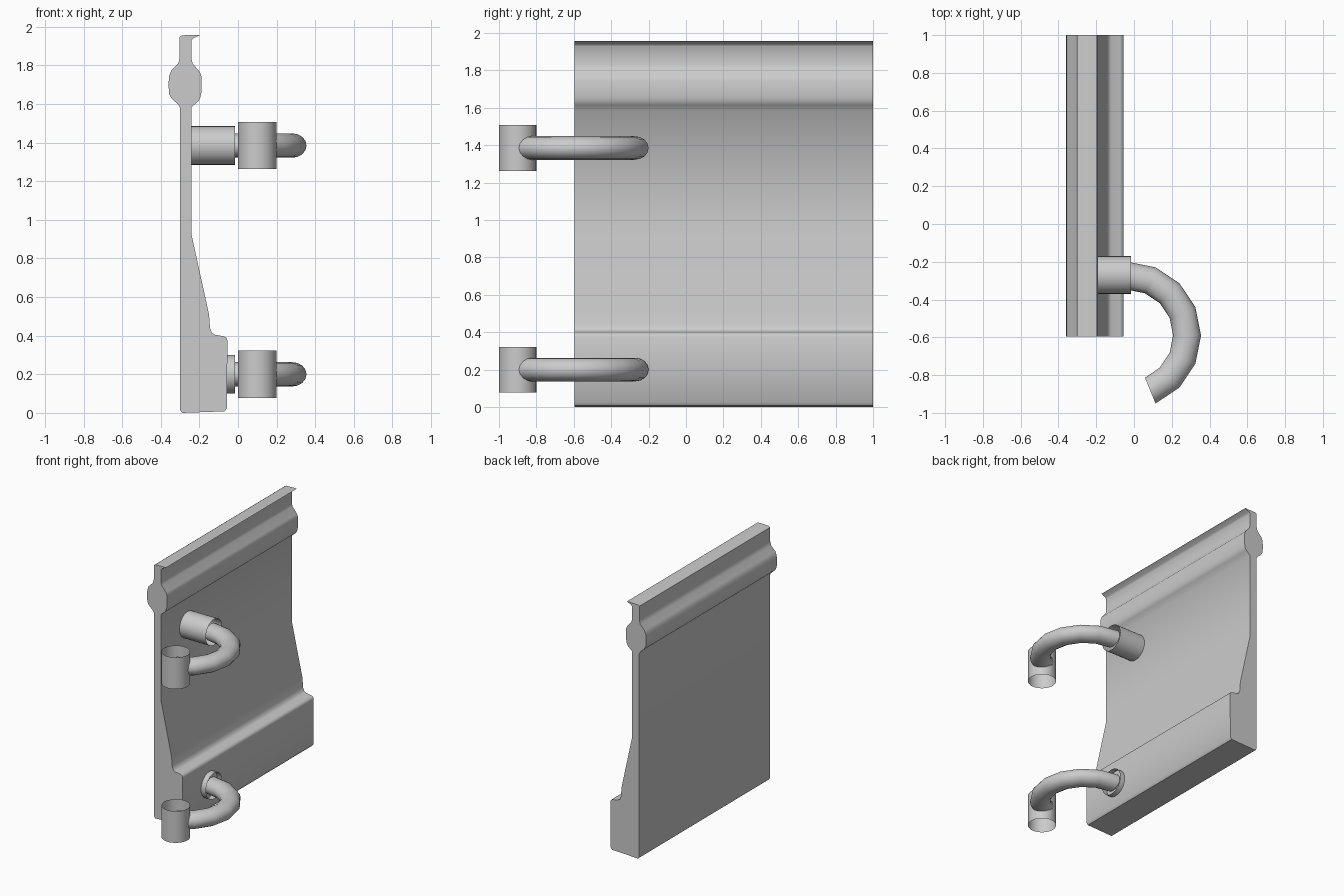
import bpy, bmesh, math
from mathutils import Vector

if "Cube" in bpy.data.objects:
    bpy.data.objects.remove(bpy.data.objects["Cube"])


def make(name, bm, angle):
    bmesh.ops.recalc_face_normals(bm, faces=bm.faces)
    me = bpy.data.meshes.new(name)
    bm.to_mesh(me)
    bm.free()
    ob = bpy.data.objects.new(name, me)
    bpy.context.collection.objects.link(ob)
    bpy.ops.object.select_all(action='DESELECT')
    ob.select_set(True)
    bpy.context.view_layer.objects.active = ob
    bpy.ops.object.shade_smooth_by_angle(angle=math.radians(angle))
    return ob


def loft(bm, rings, closed_ends=False):
    loops = [[bm.verts.new(p) for p in r] for r in rings]
    n = len(loops[0])
    for a, b in zip(loops, loops[1:]):
        for i in range(n):
            j = (i + 1) % n
            bm.faces.new((a[i], a[j], b[j], b[i]))
    if closed_ends:
        bm.faces.new(loops[0])
        bm.faces.new(loops[-1])


def ring(center, u, v, ru, rv, n):
    return [center + u * ru * math.cos(2 * math.pi * i / n)
            + v * rv * math.sin(2 * math.pi * i / n) for i in range(n)]


X, Y, Z = Vector((1, 0, 0)), Vector((0, 1, 0)), Vector((0, 0, 1))

# Side panel: moulded profile (x, z) extruded along y
profile = [
    (-0.30, 0.015), (-0.29, 0.0), (-0.07, 0.008), (-0.057, 0.025),
    (-0.055, 0.375), (-0.06, 0.39), (-0.075, 0.397), (-0.12, 0.405),
    (-0.135, 0.415), (-0.145, 0.44), (-0.15, 0.51), (-0.24, 0.92),
    (-0.24, 1.585), (-0.205, 1.615), (-0.195, 1.635), (-0.19, 1.66),
    (-0.19, 1.745), (-0.197, 1.765), (-0.235, 1.81), (-0.24, 1.83),
    (-0.24, 1.93), (-0.232, 1.94), (-0.197, 1.958), (-0.29, 1.956),
    (-0.302, 1.948), (-0.302, 1.84), (-0.31, 1.81), (-0.345, 1.775),
    (-0.357, 1.745), (-0.36, 1.70), (-0.357, 1.655), (-0.345, 1.63),
    (-0.31, 1.598), (-0.30, 1.58)]
bm = bmesh.new()
loft(bm, [[(x, y, z) for x, z in profile] for y in (-0.595, 1.0)], True)
make("side_panel", bm, 50)

# Two hinges: wall socket, curved arm and upright pin sleeve
for label, z in (("lower", 0.20), ("upper", 1.385)):
    bm = bmesh.new()
    loft(bm, [ring(Vector((x, -0.27, z)), Y, Z, 0.1, 0.1, 32) for x in (-0.245, -0.015)])
    make(label + "_wall_socket", bm, 40)

    bm = bmesh.new()
    rings = []
    for k in range(8):
        a = math.radians(90 - 22.5 * k)
        out = Vector((math.cos(a), math.sin(a), 0))
        rings.append(ring(Vector((-0.035, -0.59, z)) + out * 0.316, out, Z, 0.074, 0.063, 16))
    loft(bm, rings)
    make(label + "_hinge_arm", bm, 60)

    bm = bmesh.new()
    loft(bm, [ring(Vector((0.1, -0.9, z + h)), X, Y, 0.1, 0.1, 32) for h in (-0.122, 0.122)])
    make(label + "_pin_sleeve", bm, 40)
